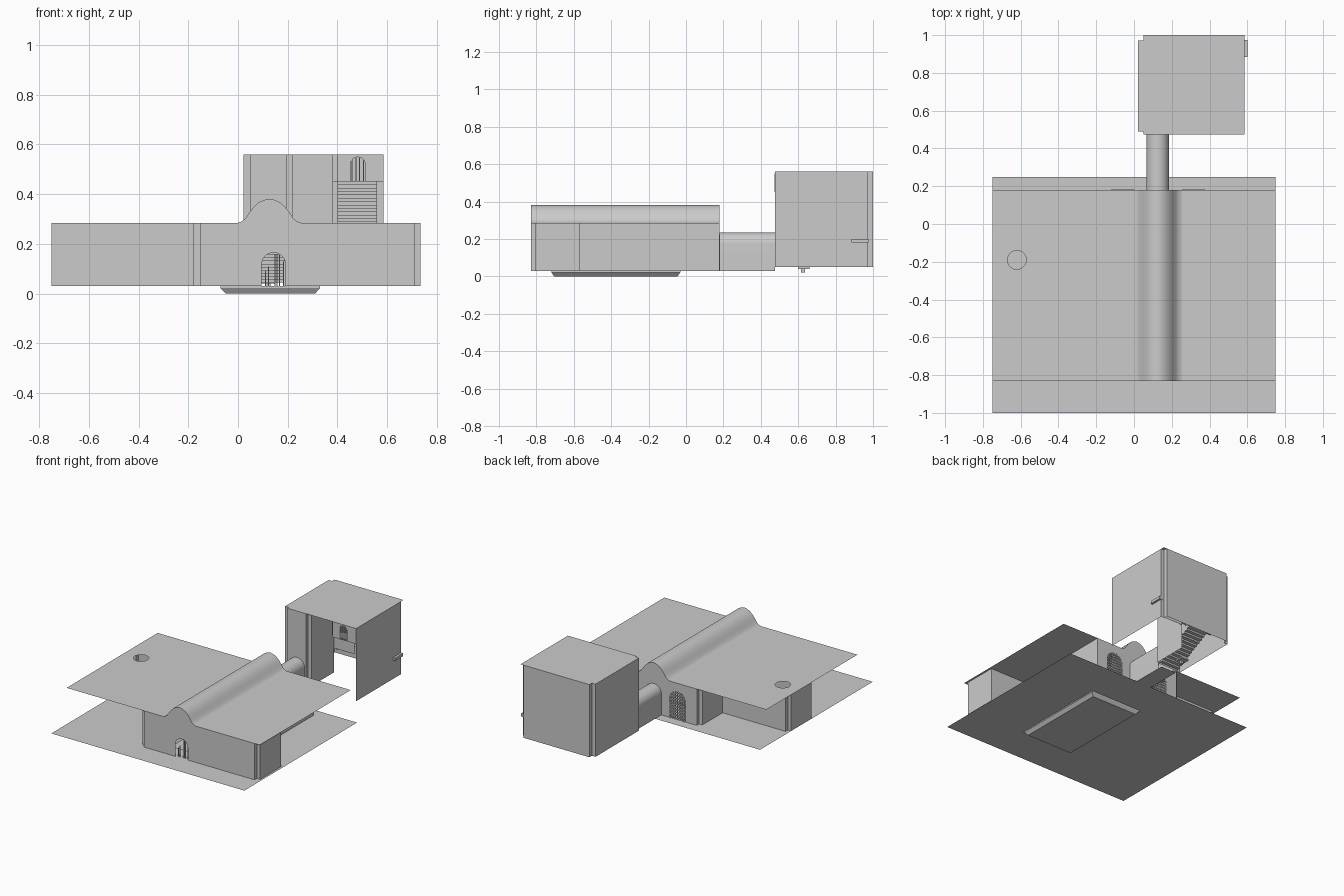
import bpy, bmesh, math

if "Cube" in bpy.data.objects:
    bpy.data.objects.remove(bpy.data.objects["Cube"])

FLOOR, ROOF = 0.03, 0.285


def mesh(name, verts, faces):
    me = bpy.data.meshes.new(name)
    me.from_pydata(verts, [], faces)
    bm = bmesh.new()
    bm.from_mesh(me)
    bmesh.ops.recalc_face_normals(bm, faces=bm.faces)
    bm.to_mesh(me)
    bm.free()
    ob = bpy.data.objects.new(name, me)
    bpy.context.collection.objects.link(ob)
    return ob


def panel(name, pts):
    return mesh(name, pts, [range(len(pts))])


def sweep(name, pts, offset):
    """Open ribbon: extrude a 3D polyline along an offset."""
    n = len(pts)
    far = [tuple(a + b for a, b in zip(p, offset)) for p in pts]
    return mesh(name, list(pts) + far,
                [(i, i + 1, n + i + 1, n + i) for i in range(n - 1)])


def walls(name, path, z0, z1):
    return sweep(name, [(x, y, z0) for x, y in path], (0, 0, z1 - z0))


def boxes(name, items):
    v, f = [], []
    for x0, x1, y0, y1, z0, z1 in items:
        b = len(v)
        v += [(x, y, z) for x in (x0, x1) for y in (y0, y1) for z in (z0, z1)]
        f += [tuple(b + i for i in q) for q in
              ((0, 1, 3, 2), (4, 6, 7, 5), (0, 4, 5, 1), (2, 3, 7, 6), (0, 2, 6, 4), (1, 5, 7, 3))]
    return mesh(name, v, f)


def arch(cx, half, z0, top, n=12):
    """Doorway outline from lower left over the top to lower right."""
    pts = [(cx - half, z0)]
    for i in range(n + 1):
        a = math.pi * (1 - i / n)
        pts.append((cx + half * math.cos(a), top - half + half * math.sin(a)))
    return pts + [(cx + half, z0)]


def arch_wall(name, y, x0, x1, z0, z1, doors, crown=()):
    pts = [(x0, z0)]
    for d in doors:
        pts += arch(d[0], d[1], z0, d[2])
    pts += [(x1, z0), (x1, z1)] + list(crown) + [(x0, z1)]
    return panel(name, [(x, y, z) for x, z in pts])


def grille(name, cx, half, y, z0, top, nx, nz, t=0.003):
    """Bars clipped to an arched doorway."""
    items = []
    spring = top - half
    for i in range(nx):
        x = -half + 2 * half * (i + 0.5) / nx
        items.append((cx + x - t, cx + x + t, y - t, y + t, z0,
                      spring + math.sqrt(half * half - x * x)))
    for j in range(nz):
        z = z0 + (top - z0) * (j + 0.5) / nz
        w = half if z < spring else math.sqrt(max(0, half * half - (z - spring) ** 2))
        items.append((cx - w, cx + w, y - t, y + t, z - t, z + t))
    return boxes(name, items)


def stairs(name, start, run, rise, n, width):
    """Zigzag flight; run and width are horizontal vectors."""
    x, y, z = start
    pts = [start]
    for i in range(n):
        z += rise / n
        pts.append((x, y, z))
        x += run[0] / n
        y += run[1] / n
        pts.append((x, y, z))
    return sweep(name, pts, (width[0], width[1], 0))


# Floor with sunken pool
rings = [(-0.75, 0.75, -1, 0.25, FLOOR), (-0.07, 0.33, -0.72, -0.03, FLOOR),
         (-0.07, 0.33, -0.72, -0.03, 0.022), (-0.05, 0.31, -0.705, -0.045, 0)]
v, f = [], []
for x0, x1, y0, y1, z in rings:
    v += [(x0, y0, z), (x1, y0, z), (x1, y1, z), (x0, y1, z)]
for r in range(3):
    f += [(4 * r + i, 4 * r + (i + 1) % 4, 4 * r + 4 + (i + 1) % 4, 4 * r + 4 + i) for i in range(4)]
mesh("floor_and_pool", v, f + [(12, 13, 14, 15)])

# Roof: right slab, left slab with round skylight, vault between
panel("roof_right", [(0.25, -0.83, ROOF), (0.75, -0.83, ROOF), (0.75, 0.18, ROOF), (0.25, 0.18, ROOF)])
rim = [(-0.62 + 0.05 * math.cos(a), -0.19 + 0.05 * math.sin(a), ROOF)
       for a in (math.pi * 2 * i / 20 for i in range(20))]
left = [(-0.62, -0.83), (0, -0.83), (0, 0.18), (-0.62, 0.18), (-0.75, 0.18), (-0.75, -0.83)]
L = [(x, y, ROOF) for x, y in left]
panel("roof_left_inner", [L[0], L[1], L[2], L[3]] + [rim[(5 - i) % 20] for i in range(11)])
panel("roof_left_outer", [L[3], L[4], L[5], L[0]] + [rim[(15 - i) % 20] for i in range(11)])
half = [(0, 0.285), (0.015, 0.29), (0.03, 0.302), (0.045, 0.325), (0.062, 0.347), (0.082, 0.366), (0.105, 0.377)]
vault = half + [(0.127, 0.381)] + [(0.253 - x, z) for x, z in reversed(half)]
ob = sweep("roof_vault", [(x, -0.83, z) for x, z in vault], (0, 1.01, 0))
for p in ob.data.polygons:
    p.use_smooth = True

# Front and back walls with arched doorways
crown = list(reversed(vault))
arch_wall("front_wall", -0.83, -0.15, 0.71, FLOOR, ROOF, [(0.143, 0.048, 0.165)], crown)
doors = [(-0.06, 0.062, 0.225), (0.125, 0.06, 0.235), (0.315, 0.062, 0.225)]
arch_wall("back_wall", 0.18, -0.21, 0.46, FLOOR, ROOF, doors, crown)
for i, k in enumerate((0, 2)):
    cx, h, top = doors[k]
    grille("back_grille_%d" % i, cx, h, 0.18, FLOOR, top, 7, 10)
boxes("front_door_bars", [(x - 0.002, x + 0.002, -0.82, -0.816, FLOOR, z) for x, z in
                          ((0.11, 0.09), (0.122, 0.11), (0.148, 0.16), (0.157, 0.16), (0.166, 0.155), (0.184, 0.13))])

# Side walls with stepped corners
walls("right_walls", [(0.71, -0.83), (0.71, -0.805), (0.735, -0.805), (0.735, -0.57),
                      (0.46, -0.57), (0.46, 0.18)], FLOOR, ROOF)
walls("left_walls", [(-0.15, -0.83), (-0.15, -0.805), (-0.18, -0.805), (-0.18, -0.32),
                     (-0.75, -0.32), (-0.75, -0.095), (-0.724, -0.095), (-0.724, -0.07),
                     (-0.235, -0.07), (-0.235, 0.155), (-0.21, 0.155), (-0.21, 0.18)], FLOOR, ROOF)

# Connecting tunnel
ob = sweep("tunnel", [(x, 0.18, z) for x, z in arch(0.125, 0.06, FLOOR, 0.235, 16)], (0, 0.295, 0))
bpy.context.view_layer.objects.active = ob
ob.select_set(True)
bpy.ops.object.shade_smooth_by_angle(angle=math.radians(30))
panel("tunnel_floor", [(0.065, 0.25, FLOOR), (0.185, 0.25, FLOOR), (0.185, 0.5, FLOOR), (0.065, 0.5, FLOOR)])

# Stair tower shell
B, T = 0.05, 0.56
outline = [(0.05, 0.475), (0.05, 0.49), (0.022, 0.49), (0.022, 0.972), (0.05, 0.972), (0.05, 1.0),
           (0.56, 1.0), (0.56, 0.972), (0.585, 0.972), (0.585, 0.475)]
walls("tower_walls", outline, B, T)
panel("tower_roof", [(x, y, T) for x, y in
                     [(0.05, 0.475), (0.05, 0.49), (0.022, 0.49), (0.022, 0.972), (0.05, 0.972),
                      (0.05, 1.0), (0.585, 1.0), (0.585, 0.475)]])
arch_wall("tower_front_left", 0.475, 0.05, 0.195, B, T, [(0.125, 0.06, 0.235)])
arch_wall("tower_front_right", 0.478, 0.40, 0.585, 0.45, T, [(0.482, 0.03, 0.55)])
grille("tower_door_grille", 0.482, 0.03, 0.476, 0.45, 0.55, 4, 0, 0.002)

# Recess walls between the two stair legs
walls("recess_left", [(0.195, 0.475), (0.195, 0.5), (0.22, 0.5), (0.22, 0.75)], B, T)
walls("recess_back", [(0.22, 0.75), (0.38, 0.75)], 0.22, T)
panel("recess_right", [(0.38, 0.8, 0.28), (0.38, 0.56, 0.45), (0.38, 0.5, 0.45), (0.38, 0.5, T), (0.38, 0.8, T)])
walls("recess_corner", [(0.38, 0.5), (0.40, 0.5), (0.40, 0.478)], 0.45, T)

# Stair flights and landings
stairs("flight_left", (0.05, 0.5, 0.045), (0, 0.3), 0.15, 12, (0.15, 0))
panel("landing_left", [(0.022, 0.8, 0.195), (0.22, 0.8, 0.195), (0.22, 0.97, 0.195), (0.022, 0.97, 0.195)])
stairs("flight_back", (0.22, 0.78, 0.195), (0.16, 0), 0.065, 5, (0, 0.19))
panel("landing_right", [(0.38, 0.8, 0.26), (0.585, 0.8, 0.26), (0.585, 0.97, 0.26), (0.38, 0.97, 0.26)])
stairs("flight_right", (0.40, 0.8, 0.26), (0, -0.24), 0.19, 14, (0.16, 0))
panel("top_landing", [(0.40, 0.56, 0.45), (0.585, 0.56, 0.45), (0.585, 0.478, 0.45), (0.40, 0.478, 0.45)])

# Small ledge on the tower side and bracket below the stairs
boxes("side_ledge", [(0.575, 0.6, 0.885, 0.975, 0.18, 0.2)])
boxes("under_bracket", [(0.09, 0.15, 0.6, 0.66, 0.04, 0.05), (0.11, 0.13, 0.615, 0.635, 0.02, 0.04)])
